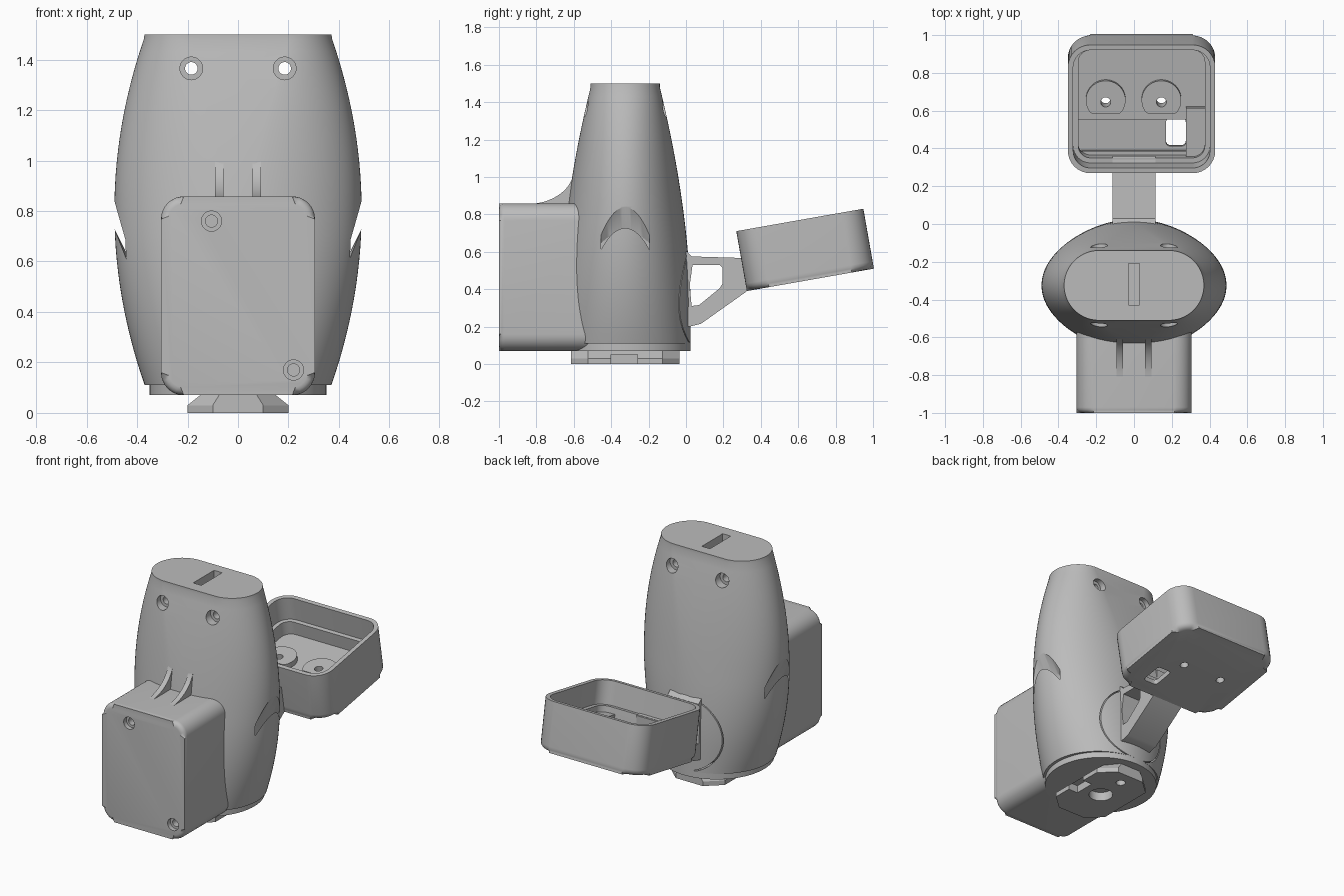
import bpy, bmesh
from math import sin, cos, pi, radians, copysign
from mathutils import Matrix, Vector

if "Cube" in bpy.data.objects:
    bpy.data.objects.remove(bpy.data.objects["Cube"])

GREY = (0.5, 0.5, 0.5, 1)
grey = bpy.data.materials.new("plain_grey")
grey.use_nodes = True
grey.diffuse_color = GREY
grey.node_tree.nodes["Principled BSDF"].inputs["Base Color"].default_value = GREY

T = Matrix.Translation
CY = -0.325                                    # body axis
ALONG_Y = Matrix.Rotation(pi / 2, 4, "X")      # outline (x, z), extruded to -y
ALONG_X = Matrix(((0, 0, 1, 0), (1, 0, 0, 0), (0, 1, 0, 0), (0, 0, 0, 1)))  # outline (y, z)


def make(name, bm, matrix=Matrix()):
    bmesh.ops.transform(bm, matrix=matrix, verts=bm.verts)
    bmesh.ops.recalc_face_normals(bm, faces=bm.faces)
    mesh = bpy.data.meshes.new(name)
    bm.to_mesh(mesh)
    bm.free()
    mesh.materials.append(grey)
    obj = bpy.data.objects.new(name, mesh)
    bpy.context.collection.objects.link(obj)
    return obj


def loft(name, rings, matrix=Matrix(), bevel=0):
    """Skin rings of equal length, cap both ends, optionally round the first cap."""
    bm = bmesh.new()
    rows = [[bm.verts.new(p) for p in ring] for ring in rings]
    for a, b in zip(rows, rows[1:]):
        for i in range(len(a)):
            j = (i + 1) % len(a)
            bm.faces.new((a[i], a[j], b[j], b[i]))
    first = bm.faces.new(rows[0])
    bm.faces.new(rows[-1])
    if bevel:
        bmesh.ops.bevel(bm, geom=list(first.edges), offset=bevel, segments=4,
                        profile=0.5, affect="EDGES")
    return make(name, bm, matrix)


def prism(name, outline, z0, z1, matrix=Matrix(), bevel=0):
    return loft(name, [[(x, y, z) for x, y in outline] for z in (z0, z1)], matrix, bevel)


def circle(r, n=40, x=0, y=0):
    return [(x + r * cos(2 * pi * i / n), y + r * sin(2 * pi * i / n)) for i in range(n)]


def round_rect(x0, x1, y0, y1, r, n=8):
    corners = [(x1 - r, y1 - r), (x0 + r, y1 - r), (x0 + r, y0 + r), (x1 - r, y0 + r)]
    return [(cx + r * cos(pi / 2 * (q + i / n)), cy + r * sin(pi / 2 * (q + i / n)))
            for q, (cx, cy) in enumerate(corners) for i in range(n + 1)]


def rect(x0, x1, y0, y1):
    return [(x0, y0), (x1, y0), (x1, y1), (x0, y1)]


def boolean(obj, *others, operation="DIFFERENCE"):
    for other in others:
        mod = obj.modifiers.new("bool", "BOOLEAN")
        mod.operation, mod.solver, mod.object = operation, "EXACT", other
        graph = bpy.context.evaluated_depsgraph_get()
        mesh = bpy.data.meshes.new_from_object(obj.evaluated_get(graph))
        obj.modifiers.clear()
        obj.data = mesh
        bpy.data.objects.remove(other)


def screw_hole(x, y, z, r_out, r_in, sink, depth, way=1):
    """Stepped hole starting at y and running inward along way * y."""
    steps = [(-0.1, r_out), (sink, r_out), (sink, r_in), (depth, r_in)]
    rings = [[(px, pz, -way * d) for px, pz in circle(r, 28)] for d, r in steps]
    return loft("hole_cutter", rings, T((x, y, z)) @ ALONG_Y)


# Main body: round at the foot, oval in the middle, long slot shape at the top
def section(z):
    a = 0.49 - 0.12 * min(1, abs((z - 0.8) / 0.69)) ** 2
    b = 0.35 - 0.165 * min(1, max(0, (z - 0.3) / 1.18)) ** 1.75
    w = min(1, max(0, (z - 0.75) / 0.73)) ** 1.5
    ring = []
    for i in range(96):
        c, s = cos(2 * pi * i / 96), sin(2 * pi * i / 96)
        flat = copysign(a - b, c) if abs(c) > 1e-6 else 0
        ring.append(((1 - w) * a * c + w * (flat + b * c), CY + b * s, z))
    return ring


body = loft("main_body", [section(0.11 + 1.37 * i / 28) for i in range(29)] + [section(1.5)])

# Screw holes near the top, front and back
for x in (-0.185, 0.185):
    boolean(body, screw_hole(x, CY - 0.215, 1.365, 0.045, 0.025, 0.05, 0.25),
            screw_hole(x, CY + 0.215, 1.365, 0.045, 0.025, 0.05, 0.25, -1))

# Slot in the top
boolean(body, prism("slot_cutter", rect(-0.03, 0.03, -0.43, -0.21), 1.36, 1.6))

# Arched strap slots in both sides, sloping down and inward
u = [i / 8 - 1 for i in range(17)]
arch = [(CY + 0.13 * k, 0.84 - 0.065 * k * k) for k in u]
arch += [(CY + 0.13 * k, 0.73 - 0.025 * k * k) for k in reversed(u)]
for side in (-1, 1):
    ends = [[(side * x, y, z + 2 * (x - 0.49)) for y, z in arch] for x in (0.425, 0.56)]
    boolean(body, loft("strap_cutter", ends))

# Round seam of the rear mount
ring = prism("seam_cutter", circle(0.25, 64), -0.12, 0.12, T((0, 0, 0.35)) @ ALONG_Y)
boolean(ring, prism("seam_core", circle(0.243, 64), -0.2, 0.2, T((0, 0, 0.35)) @ ALONG_Y))
boolean(body, ring)

# Base rim and tapered foot
base_rim = prism("base_rim", circle(0.35, 80, 0, CY), 0.07, 0.115)
octagon = [(sx * x, CY + sy * y) for sx, sy, pts in (
    (1, 1, ((0.2, 0.2), (0.1, 0.29))), (-1, 1, ((0.1, 0.29), (0.2, 0.2))),
    (-1, -1, ((0.2, 0.2), (0.1, 0.29))), (1, -1, ((0.1, 0.29), (0.2, 0.2)))) for x, y in pts]
foot = loft("foot", [[(x * k, y, z) for x, y in octagon]
                     for z, k in ((0, 1), (0.03, 1), (0.075, 0.72))])
boolean(foot, prism("notch_cutter", rect(0.13, 0.3, -0.4, -0.26), -0.1, 0.05),
        prism("socket_cutter", circle(0.075, 40, 0, CY), -0.1, 0.06),
        prism("pin_cutter", circle(0.03, 24, 0, -0.13), -0.1, 0.06))

# Front housing with two screw holes
housing = prism("front_housing", round_rect(-0.305, 0.305, 0.07, 0.858, 0.09), 0, -0.5,
                T((0, -1, 0)) @ ALONG_Y, bevel=0.03)
for x, z in ((-0.105, 0.76), (0.22, 0.17)):
    boolean(housing, screw_hole(x, -1, z, 0.04, 0.024, 0.03, 0.12))

# Curved ribs above the housing
arc = [(-0.85 + 0.25 * sin(pi * i / 32), 1.04 - 0.185 * cos(pi * i / 32)) for i in range(17)]
ribs = [prism("rib_" + n, arc + [(-0.5, 1.04), (-0.5, 0.84), (-0.85, 0.84)],
              x - 0.017, x + 0.017, ALONG_X) for n, x in (("right", -0.075), ("left", 0.075))]

# Rear arm with a window through it
arm = prism("rear_arm", [(-0.08, 0.62), (0.005, 0.6), (0.03, 0.575), (0.36, 0.565), (0.36, 0.42),
                         (0.32, 0.385), (0.08, 0.215), (0.02, 0.2), (-0.08, 0.2)],
            -0.115, 0.115, ALONG_X)
boolean(arm, prism("window_cutter", [(0.035, 0.53), (0.18, 0.53), (0.195, 0.515), (0.195, 0.43),
                                     (0.18, 0.405), (0.07, 0.315), (0.03, 0.31), (0.02, 0.42)],
                   -0.3, 0.3, ALONG_X))

# Tilted tray: stepped cavity, front recess, screw bosses and a cable opening
tilt = T((0.04, 0.665, 0.45)) @ Matrix.Rotation(radians(10), 4, "X")


def tray_outline(inset):
    return round_rect(inset - 0.39, 0.39 - inset, inset - 0.345, 0.345 - inset, 0.12 - inset)


tray = prism("tray", tray_outline(0), 0, 0.325, tilt, bevel=0.04)
boolean(tray, prism("cavity_cutter", tray_outline(0.028), 0.17, 0.5, tilt),
        prism("lower_cutter", tray_outline(0.055), 0.08, 0.5, tilt))
ledge = prism("tray_ledge", rect(0.235, 0.35, -0.3, -0.03), 0.06, 0.13, tilt)
boolean(tray, ledge, operation="UNION")
boolean(tray, prism("recess_cutter", rect(-0.335, 0.235, -0.27, -0.1), 0.035, 0.1, tilt),
        prism("opening_cutter", round_rect(0.13, 0.234, -0.25, -0.1, 0.02), -0.1, 0.2, tilt))
for x in (-0.19, 0.105):
    outline = [(px, max(py, -0.06)) for px, py in circle(0.105, 40, x, 0.01)]
    boolean(tray, prism("boss", outline, 0.05, 0.115, tilt), operation="UNION")
    boolean(tray, prism("pilot_cutter", circle(0.026, 28, x, 0), -0.1, 0.3, tilt))

# Smooth the curved faces, keep the edges sharp
for obj in [body, base_rim, foot, housing, arm, tray] + ribs:
    bpy.ops.object.select_all(action="DESELECT")
    obj.select_set(True)
    bpy.context.view_layer.objects.active = obj
    bpy.ops.object.shade_smooth_by_angle(angle=radians(30))
